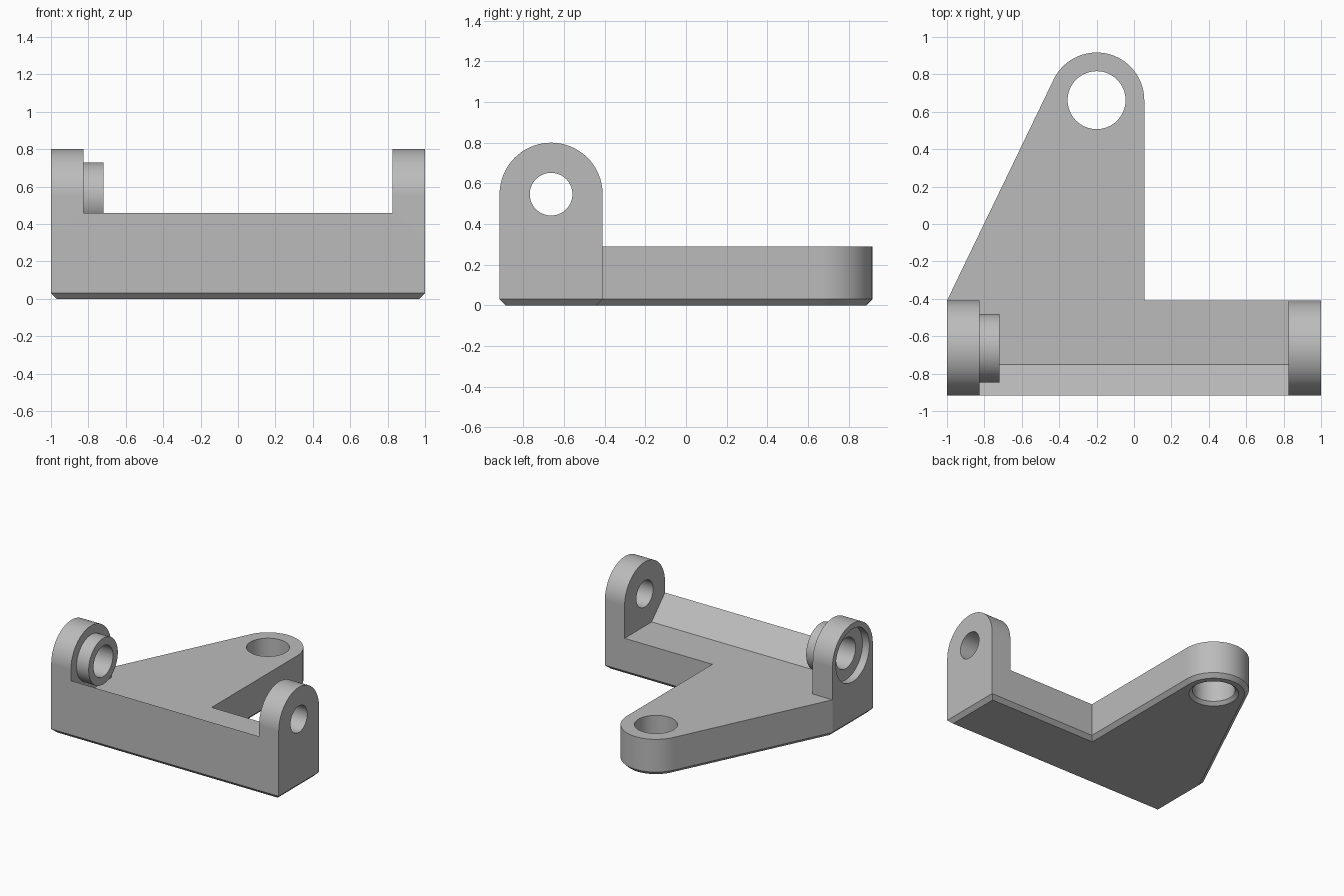
import bpy, bmesh, math

cube = bpy.data.objects.get("Cube")
if cube:
    bpy.data.objects.remove(cube, do_unlink=True)

# Main dimensions
FRONT, BACK, TIP = -0.917, -0.41, 0.917
BASE_TOP, RIDGE_TOP, RIDGE_BACK = 0.29, 0.46, -0.75
LUG_IN, CHAMFER = 0.827, 0.03
LUG_R = (BACK - FRONT) / 2
LUG_C = ((FRONT + BACK) / 2, 0.8 - LUG_R)
EYE_R = 0.255
EYE_C = (-0.2, TIP - EYE_R)

grey = bpy.data.materials.new("plain grey")
grey.use_nodes = True
grey.diffuse_color = (0.5, 0.5, 0.5, 1)
grey.node_tree.nodes["Principled BSDF"].inputs["Base Color"].default_value = (0.5, 0.5, 0.5, 1)


def arc(centre, radius, start, end, steps):
    """Points along an arc, both ends included."""
    angles = [start + (end - start) * i / steps for i in range(steps + 1)]
    return [(centre[0] + radius * math.cos(a), centre[1] + radius * math.sin(a)) for a in angles]


def circle(centre, radius):
    return arc(centre, radius, 0, math.tau, 64)[:-1]


def prism(name, profile, axis, low, high, chamfer=0, top_profile=None):
    """Solid between two profiles along x (y, z points) or z (x, y points)."""
    place = (lambda p, d: (d, *p)) if axis == "x" else (lambda p, d: (*p, d))
    bm = bmesh.new()
    a = [bm.verts.new(place(p, low)) for p in profile]
    b = [bm.verts.new(place(p, high)) for p in top_profile or profile]
    bottom = bm.faces.new(a)
    bm.faces.new(b)
    for i in range(len(a)):
        j = (i + 1) % len(a)
        bm.faces.new((a[i], a[j], b[j], b[i]))
    bmesh.ops.recalc_face_normals(bm, faces=bm.faces[:])
    if chamfer:
        bmesh.ops.bevel(bm, geom=list(bottom.edges), offset=chamfer,
                        offset_type='OFFSET', segments=1, affect='EDGES')
    mesh = bpy.data.meshes.new(name)
    bm.to_mesh(mesh)
    bm.free()
    mesh.materials.append(grey)
    obj = bpy.data.objects.new(name, mesh)
    bpy.context.collection.objects.link(obj)
    return obj


def combine(target, tool, operation):
    """Apply a boolean and discard the tool."""
    mod = target.modifiers.new("combine", 'BOOLEAN')
    mod.object, mod.operation, mod.solver = tool, operation, 'EXACT'
    bpy.context.view_layer.objects.active = target
    bpy.ops.object.modifier_apply(modifier=mod.name)
    bpy.data.objects.remove(tool, do_unlink=True)


# Base plate: front bar with an arm tapering to a round eye
dx, dy = EYE_C[0] + 1, EYE_C[1] - BACK
tangent = math.atan2(dy, dx) + math.asin(EYE_R / math.hypot(dx, dy)) + math.pi / 2
inner_x = EYE_C[0] + EYE_R
outline = [(-1, FRONT), (1, FRONT), (1, BACK), (inner_x, BACK)]
outline += arc(EYE_C, EYE_R, 0, tangent, 32) + [(-1, BACK)]
bracket = prism("bracket_body", outline, "z", 0, BASE_TOP, CHAMFER)

# Sloped ridge along the front
ridge = [(FRONT, BASE_TOP), (RIDGE_BACK, BASE_TOP), (FRONT, RIDGE_TOP)]
combine(bracket, prism("ridge", ridge, "x", -LUG_IN, LUG_IN), 'UNION')

# Round-topped lugs at both ends
lug = [(FRONT, BASE_TOP), (BACK, BASE_TOP)] + arc(LUG_C, LUG_R, 0, math.pi, 40)
for side in (-1, 1):
    low, high = sorted((side * LUG_IN, side))
    combine(bracket, prism("lug", lug, "x", low, high), 'UNION')

# Boss on the inner face of the right lug
combine(bracket, prism("boss", circle(LUG_C, 0.183), "x", -LUG_IN - 0.02, -0.72), 'UNION')

# Lug bores and the recess on the outer right face
combine(bracket, prism("left_bore", circle(LUG_C, 0.105), "x", 0.7, 1.1), 'DIFFERENCE')
combine(bracket, prism("right_bore", circle(LUG_C, 0.122), "x", -1.1, -0.6), 'DIFFERENCE')
combine(bracket, prism("recess", circle(LUG_C, 0.21), "x", -1.1, -0.94), 'DIFFERENCE')

# Eye bore with its lower chamfer
combine(bracket, prism("eye_bore", circle(EYE_C, 0.155), "z", -0.1, 0.5), 'DIFFERENCE')
combine(bracket, prism("eye_chamfer", circle(EYE_C, 0.2), "z", -0.02, CHAMFER - 0.005,
                       top_profile=circle(EYE_C, 0.155)), 'DIFFERENCE')

# Smooth curved walls, crisp edges
bpy.ops.object.select_all(action='DESELECT')
bracket.select_set(True)
bpy.context.view_layer.objects.active = bracket
bpy.ops.object.shade_smooth_by_angle(angle=math.radians(25))
weighted = bracket.modifiers.new("even shading", 'WEIGHTED_NORMAL')
weighted.keep_sharp = True
